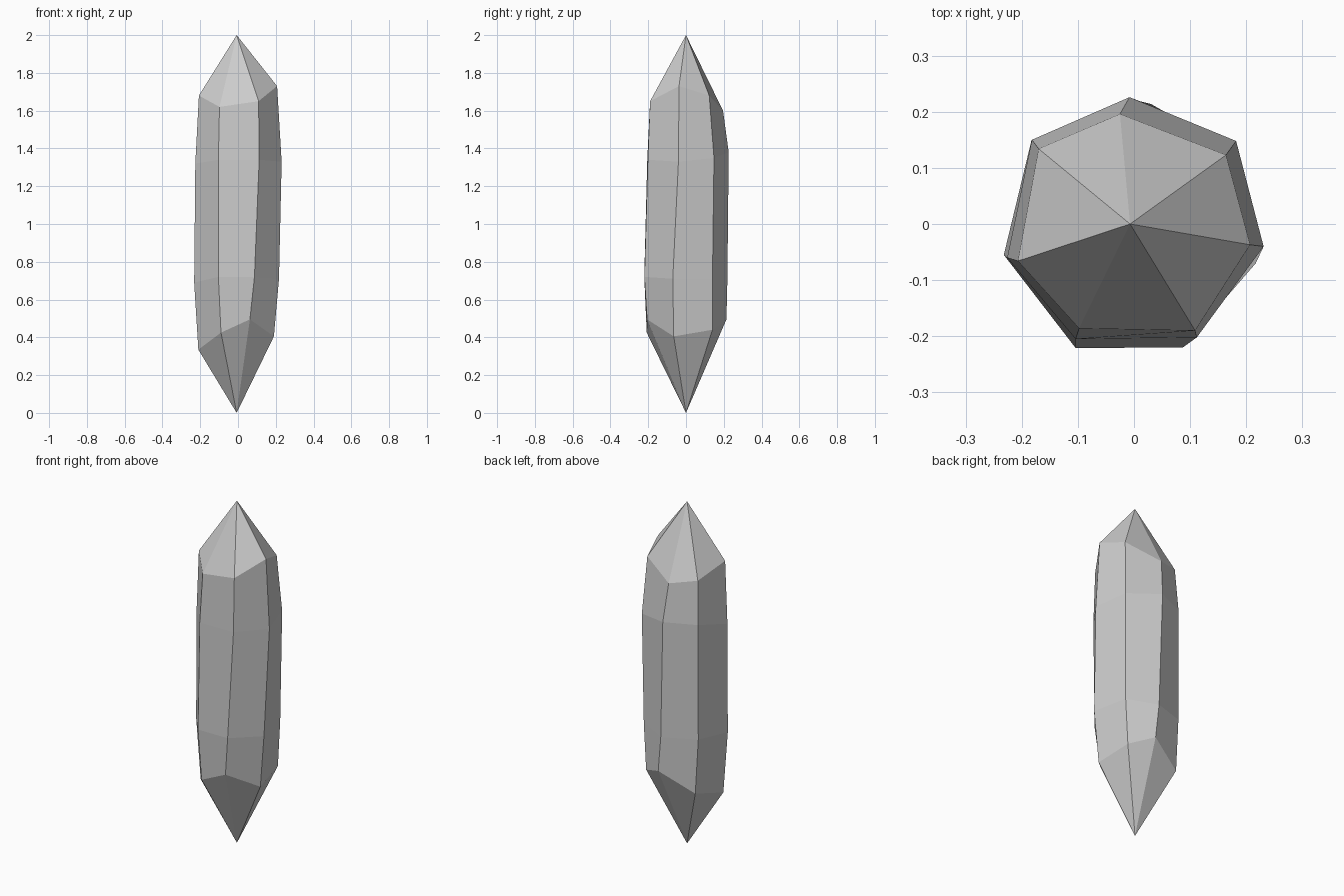
import bpy, bmesh

# Four irregular seven-sided rings, bottom to top, between two points
RINGS = [
    [(.03, .214, .495), (-.165, .15, .39), (-.21, -.045, .335), (-.09, -.208, .425),
     (.063, -.206, .495), (.19, -.065, .405), (.16, .14, .44)],
    [(.01, .219, .70), (-.183, .148, .71), (-.232, -.055, .69), (-.104, -.221, .72),
     (.087, -.22, .72), (.217, -.07, .71), (.175, .14, .71)],
    [(-.008, .226, .0 + 1.38), (-.182, .15, 1.38), (-.226, -.06, 1.32), (-.104, -.205, 1.34),
     (.112, -.202, 1.34), (.231, -.04, 1.33), (.182, .148, 1.35)],
    [(-.025, .196, 1.60), (-.17, .134, 1.63), (-.207, -.066, 1.68), (-.098, -.186, 1.62),
     (.109, -.19, 1.65), (.207, -.037, 1.73), (.164, .123, 1.68)],
]
TIP_X = -.007
SIDES = 7

bm = bmesh.new()
rings = [[bm.verts.new(p) for p in ring] for ring in RINGS]
bottom = bm.verts.new((TIP_X, 0, 0))
top = bm.verts.new((TIP_X, 0, 2))

for i in range(SIDES):
    j = (i + 1) % SIDES
    # pointed ends
    bm.faces.new((bottom, rings[0][j], rings[0][i]))
    bm.faces.new((top, rings[-1][i], rings[-1][j]))
    # side facets
    for lo, hi in zip(rings, rings[1:]):
        bm.faces.new((lo[i], lo[j], hi[j], hi[i]))

bmesh.ops.recalc_face_normals(bm, faces=bm.faces)
mesh = bpy.data.meshes.new("crystal")
bm.to_mesh(mesh)
bm.free()
bpy.context.collection.objects.link(bpy.data.objects.new("crystal", mesh))
